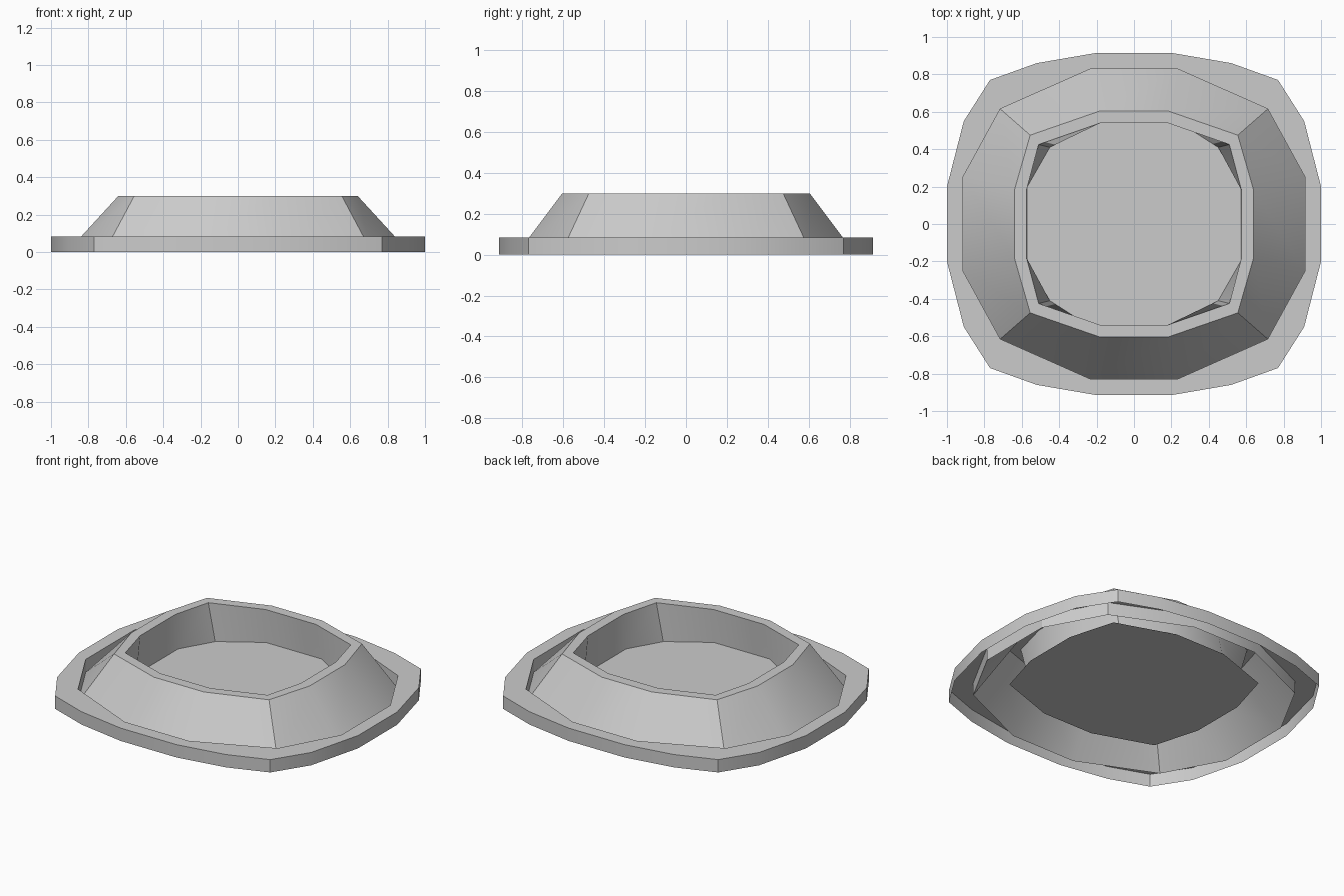
import bpy, bmesh
from math import radians

if "Cube" in bpy.data.objects:
    bpy.data.objects.remove(bpy.data.objects["Cube"])


def outline(quarter, z):
    """Mirror a first-quadrant outline (from +x side round to +y side) into a full loop."""
    q = list(quarter)
    r = q[::-1]
    pts = q + [(-x, y) for x, y in r] + [(-x, -y) for x, y in q] + [(x, -y) for x, y in r]
    return [(x, y, z) for x, y in pts]


def add_loop(bm, pts):
    return [bm.verts.new(p) for p in pts]


def skin(bm, a, b):
    n = len(a)
    for i in range(n):
        j = (i + 1) % n
        bm.faces.new((a[i], a[j], b[j], b[i]))


def loop_edges(bm, loop):
    return [bm.edges.get((loop[i], loop[i - 1])) for i in range(len(loop))]


def finish(name, bm):
    mesh = bpy.data.meshes.new(name)
    bm.to_mesh(mesh)
    bm.free()
    ob = bpy.data.objects.new(name, mesh)
    bpy.context.collection.objects.link(ob)
    bpy.ops.object.select_all(action='DESELECT')
    ob.select_set(True)
    bpy.context.view_layer.objects.active = ob
    bpy.ops.object.shade_smooth_by_angle(angle=radians(28))
    return ob


RIM = [(1.0, .2), (.91, .55), (.77, .77), (.52, .86), (.2, .915)]
FOOT = [(.915, .25), (.715, .615), (.23, .83)]
TOP_OUT = [(.64, .18), (.555, .475), (.18, .605)]
TOP_IN = [(.575, .18), (.51, .425), (.18, .54)]
WELL = [(.57, .2), (.45, .41), (.2, .57)]
H_RIM, H_TOP, H_FLOOR = .083, .3, .07

# Rim: outer band and flat top, open underneath
bm = bmesh.new()
low = add_loop(bm, outline(RIM, 0))
high = add_loop(bm, outline(RIM, H_RIM))
skin(bm, low, high)
# Inner band drops to the ground, then sloping wall, lip and well
inner = add_loop(bm, outline(FOOT, H_RIM))
foot = add_loop(bm, outline(FOOT, 0))
skin(bm, inner, foot)
bmesh.ops.triangle_fill(bm, edges=loop_edges(bm, high) + loop_edges(bm, inner),
                        use_beauty=True, normal=(0, 0, 1))
loops = [foot, add_loop(bm, outline(TOP_OUT, H_TOP)),
         add_loop(bm, outline(TOP_IN, H_TOP)), add_loop(bm, outline(WELL, H_FLOOR))]
for a, b in zip(loops, loops[1:]):
    skin(bm, a, b)
bmesh.ops.recalc_face_normals(bm, faces=bm.faces[:])
# Keep the flat lip facing up
lip = [f for f in bm.faces if all(abs(v.co.z - H_TOP) < 1e-4 for v in f.verts)]
if lip[0].normal.z < 0:
    bmesh.ops.reverse_faces(bm, faces=bm.faces[:])
finish("basin_wall_and_rim", bm)

# Floor plate inside the wall, wider than the well
bm = bmesh.new()
bm.faces.new(add_loop(bm, outline(TOP_OUT, H_FLOOR)))
bm.normal_update()
finish("floor_plate", bm)
